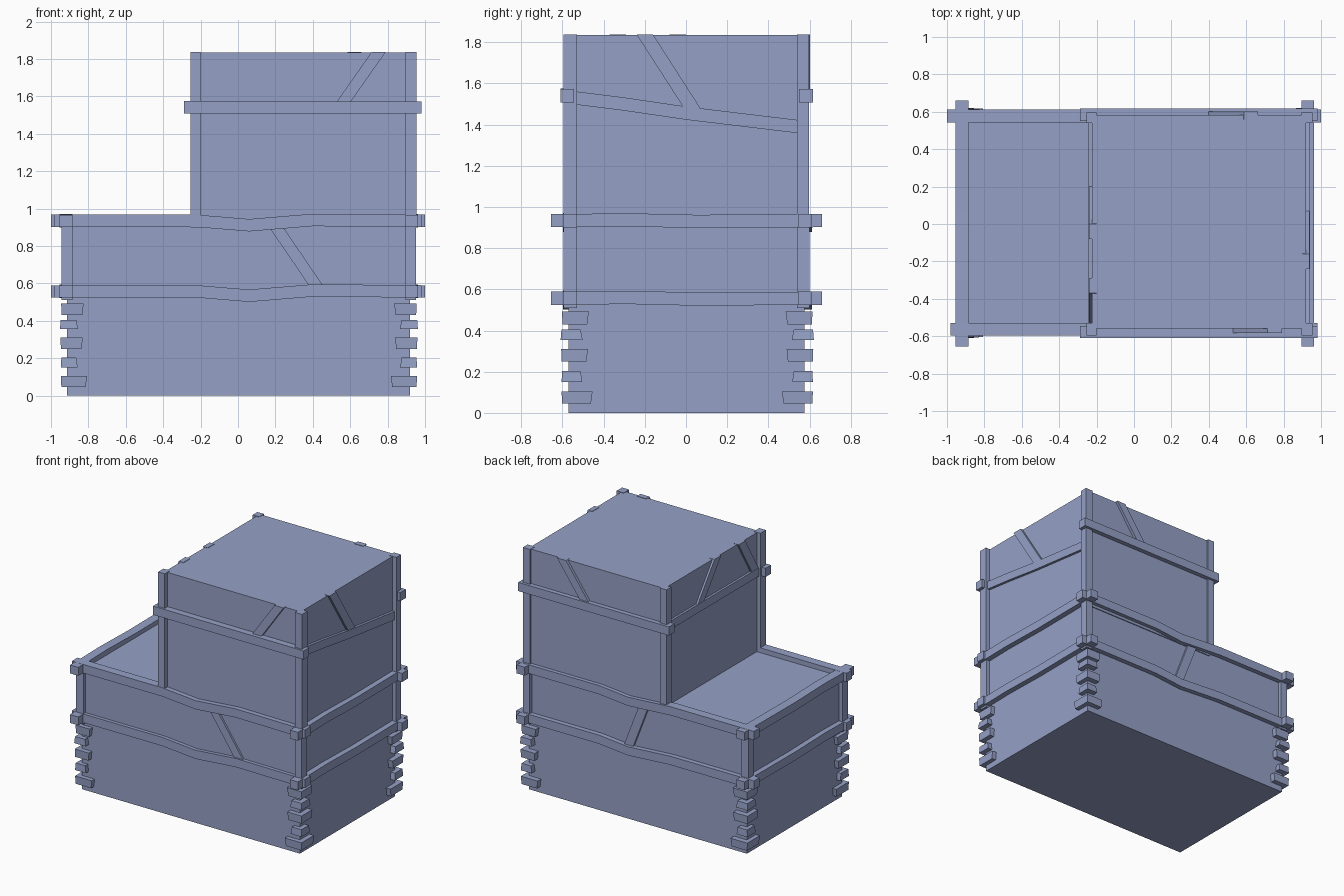
import bpy
import bmesh

if "Cube" in bpy.data.objects:
    bpy.data.objects.remove(bpy.data.objects["Cube"])

# Blue-grey finish shared by every part
finish = bpy.data.materials.new("blue_grey")
finish.diffuse_color = (0.30, 0.356, 0.565, 1)
finish.use_nodes = True
finish.node_tree.nodes["Principled BSDF"].inputs["Base Color"].default_value = finish.diffuse_color


def prism(name, profile, d0, d1, axis):
    """Extrude a (u, z) profile from d0 to d1 along 'x' or 'y'."""
    n = len(profile)
    pos = (lambda u, z, d: (u, d, z)) if axis == 'y' else (lambda u, z, d: (d, u, z))
    verts = [pos(u, z, d) for d in (d0, d1) for u, z in profile]
    faces = [tuple(range(n)), tuple(range(2 * n - 1, n - 1, -1))]
    faces += [(i, i + n, (i + 1) % n + n, (i + 1) % n) for i in range(n)]
    me = bpy.data.meshes.new(name)
    me.from_pydata(verts, [], faces)
    me.materials.append(finish)
    ob = bpy.data.objects.new(name, me)
    bpy.context.collection.objects.link(ob)
    # consistent outward normals
    bm = bmesh.new()
    bm.from_mesh(me)
    bmesh.ops.recalc_face_normals(bm, faces=bm.faces)
    bm.to_mesh(me)
    bm.free()
    return ob


def box(name, x0, x1, y0, y1, z0, z1):
    return prism(name, [(x0, z0), (x1, z0), (x1, z1), (x0, z1)], y0, y1, 'y')


def rail(name, line, h, d0, d1, axis):
    """Beam following a centre line of (u, z) points."""
    top = [(u, z + h / 2) for u, z in reversed(line)]
    return prism(name, [(u, z - h / 2) for u, z in line] + top, d0, d1, axis)


def brace(name, u_bot, z_bot, u_top, z_top, d0, d1, axis, w=0.075):
    """Diagonal timber; u values are its lower edges."""
    return prism(name, [(u_bot, z_bot), (u_bot + w, z_bot), (u_top + w, z_top), (u_top, z_top)],
                 d0, d1, axis)


# Main volumes
box("lower_body", -0.915, 0.92, -0.57, 0.575, 0, 0.93)
box("upper_body", -0.225, 0.92, -0.56, 0.582, 0.88, 1.835)

# Corner posts
for sx, (x0, x1) in (("left", (-0.945, -0.885)), ("right", (0.895, 0.952))):
    for sy, (y0, y1) in (("front", (-0.595, -0.53)), ("back", (0.54, 0.6))):
        box(f"lower_post_{sy}_{sx}", x0, x1, y0, y1, 0.51, 0.95)
for sx, (x0, x1) in (("left", (-0.255, -0.2)), ("right", (0.895, 0.955))):
    for sy, (y0, y1) in (("front", (-0.595, -0.53)), ("back", (0.54, 0.597))):
        box(f"upper_post_{sy}_{sx}", x0, x1, y0, y1, 0.9, 1.838)

# Sagging rails around the lower storey
for level, z in (("lower", 0.557), ("upper", 0.934)):
    sag = 0.023
    rail(f"{level}_rail_front", [(-0.98, z), (-0.22, z), (0.06, z - sag), (0.4, z + 0.005), (0.98, z)],
         0.066, -0.597, -0.53, 'y')
    rail(f"{level}_rail_back", [(-1, z), (-0.3, z), (0.06, z - sag), (0.3, z), (1, z)],
         0.066, 0.543, 0.612, 'y')
    for side, x0, x1 in (("left", -0.955, -0.885), ("right", 0.895, 0.962)):
        rail(f"{level}_rail_{side}", [(-0.655, z), (-0.53, z), (-0.3, z + 0.004), (0.05, z - 0.004), (0.66, z)],
             0.064, x0, x1, 'x')

# Upper storey rails, the right one sloping
rail("top_rail_front", [(-0.288, 1.542), (0.98, 1.54)], 0.066, -0.61, -0.545, 'y')
rail("top_rail_back", [(-0.288, 1.54), (0.98, 1.54)], 0.066, 0.55, 0.617, 'y')
rail("top_rail_left", [(-0.54, 1.54), (0.55, 1.54)], 0.064, -0.242, -0.2, 'x')
rail("top_rail_right", [(-0.54, 1.53), (-0.3, 1.5), (0.0, 1.456), (0.55, 1.39)], 0.064, 0.9, 0.94, 'x')

# Diagonal braces
brace("lower_brace_front", 0.392, 0.57, 0.16, 0.91, -0.585, -0.55, 'y')
brace("lower_brace_back", 0.03, 0.57, -0.1, 0.91, 0.56, 0.592, 'y')
brace("upper_brace_front", 0.52, 1.56, 0.715, 1.838, -0.582, -0.54, 'y')
brace("upper_brace_back", 0.39, 1.56, 0.588, 1.838, 0.56, 0.602, 'y')
brace("upper_brace_right", -0.01, 1.48, -0.24, 1.838, 0.9, 0.938, 'x', 0.08)
brace("upper_brace_left_a", 0.13, 1.56, -0.08, 1.838, -0.24, -0.2, 'x', 0.08)
brace("upper_brace_left_b", -0.535, 1.56, -0.37, 1.838, -0.24, -0.2, 'x', 0.08)

# Corner stones: z range, reach along the wall, outer overhang, taper
stones = [(0.045, 0.105, 0.135, 0.0, 0.004), (0.15, 0.203, 0.085, 0.0, -0.004),
          (0.25, 0.31, 0.115, 0.002, 0.003), (0.355, 0.405, 0.09, 0.004, -0.005),
          (0.43, 0.492, 0.115, -0.002, 0.004)]
for sx, ox, kx in (("left", -0.946, 1), ("right", 0.956, -1)):
    for sy, oy, ky in (("front", -0.603, 1), ("back", 0.615, -1)):
        for i, (z0, z1, reach, over, t) in enumerate(stones):
            xo, yo = ox - kx * over, oy - ky * over
            ob = box(f"corner_stone_{sy}_{sx}_{i + 1}", xo, xo + kx * reach,
                     yo, yo + ky * (reach + 0.01), z0, z1)
            cx, cy = xo + kx * reach / 2, yo + ky * reach / 2
            for v in ob.data.vertices:  # flare top or bottom, mostly on the inner ends
                f = t if v.co.z > (z0 + z1) / 2 else -t
                inner_x, inner_y = (v.co.x - cx) * kx > 0, (v.co.y - cy) * ky > 0
                v.co.x += kx * f * (1 if inner_x else -0.4)
                v.co.y += ky * f * (1 if inner_y else -0.4)
